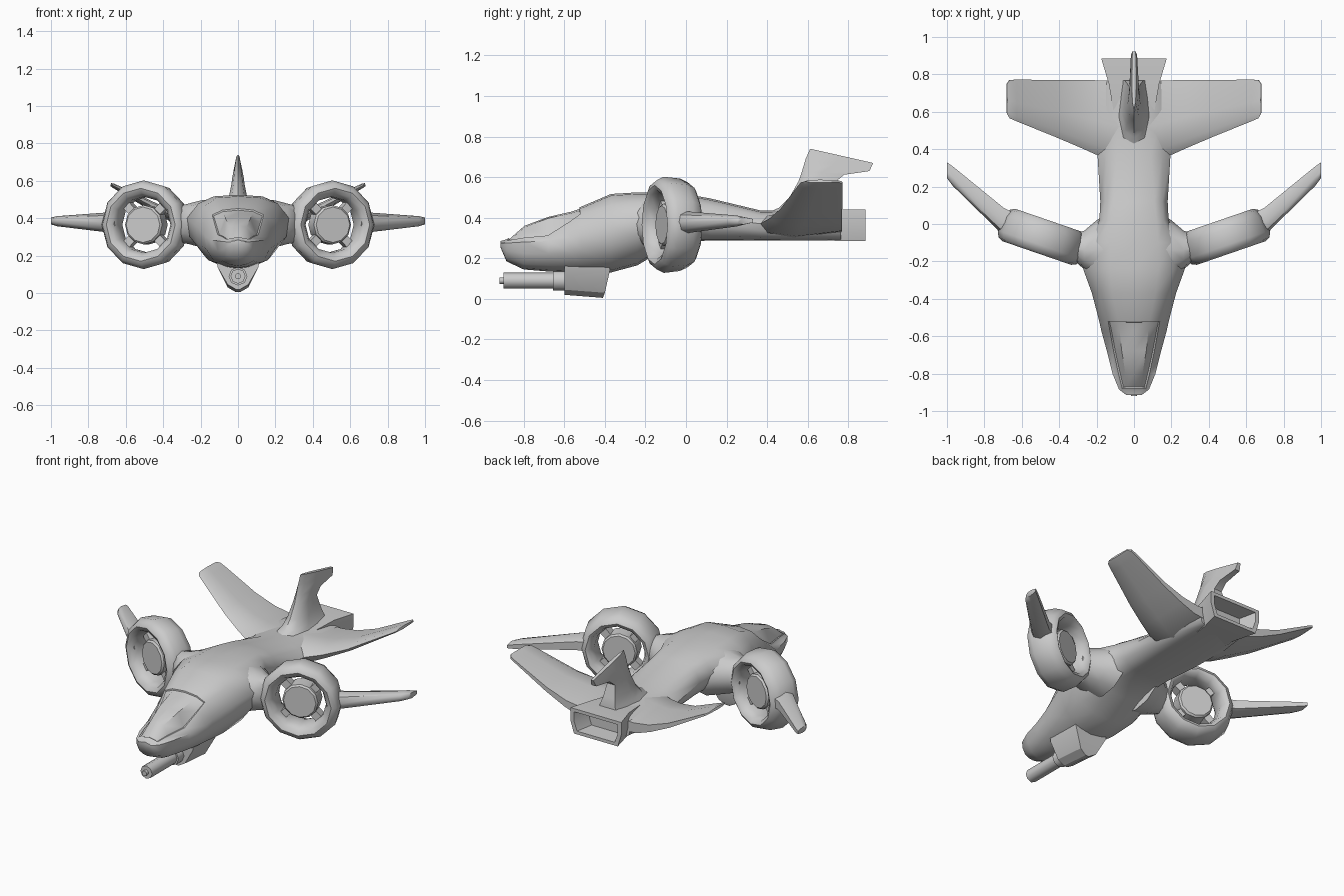
import bpy, bmesh, math
from mathutils import Vector, Matrix

hull = bpy.data.materials.new("hull_grey")
hull.diffuse_color = (0.6, 0.6, 0.6, 1)


def finish(name, bm, angle=40, mirror=False):
    bmesh.ops.recalc_face_normals(bm, faces=bm.faces[:])
    me = bpy.data.meshes.new(name)
    bm.to_mesh(me)
    bm.free()
    me.materials.append(hull)
    ob = bpy.data.objects.new(name, me)
    bpy.context.collection.objects.link(ob)
    bpy.ops.object.select_all(action='DESELECT')
    ob.select_set(True)
    bpy.context.view_layer.objects.active = ob
    bpy.ops.object.shade_smooth_by_angle(angle=math.radians(angle))
    if mirror:
        ob.modifiers.new("Mirror", 'MIRROR')
    return ob


def loft(rings, closed=False):
    """Skin a list of equal point rings; returns the bmesh and its face grid."""
    bm = bmesh.new()
    vs = [[bm.verts.new(p) for p in r] for r in rings]
    n = len(vs[0])
    pairs = list(zip(vs, vs[1:])) + ([(vs[-1], vs[0])] if closed else [])
    grid = [[bm.faces.new((a[i], a[(i + 1) % n], b[(i + 1) % n], b[i])) for i in range(n)]
            for a, b in pairs]
    if not closed:
        bm.faces.new(vs[0])
        bm.faces.new(vs[-1])
    return bm, grid


def blade(name, sections, axis, mirror=False, blunt=0.5):
    """Foil from (leading point, trailing point, half thickness) sections."""
    rings = []
    for le, te, t in sections:
        le, te, d = Vector(le), Vector(te), Vector(axis) * t
        q, m = le.lerp(te, 0.12), le.lerp(te, 0.45)
        rings.append([le, q + d * 0.7, m + d, te + d * blunt,
                      te - d * blunt, m - d, q - d * 0.7])
    return finish(name, loft(rings)[0], 45, mirror)


# Fuselage: y, top z, top half width, half width, widest z, bottom z, bottom half width,
# height fraction of the upper shoulder
stations = [
    (-0.915, 0.285, 0.025, 0.04, 0.272, 0.255, 0.02, 0.5),
    (-0.885, 0.293, 0.045, 0.08, 0.275, 0.185, 0.03, 0.3),
    (-0.80, 0.367, 0.050, 0.115, 0.28, 0.145, 0.04, 0.15),
    (-0.68, 0.412, 0.070, 0.145, 0.285, 0.135, 0.05, 0.15),
    (-0.57, 0.437, 0.080, 0.175, 0.30, 0.13, 0.06, 0.55),
    (-0.515, 0.455, 0.085, 0.187, 0.32, 0.13, 0.07, 0.72),
    (-0.37, 0.517, 0.115, 0.225, 0.36, 0.13, 0.08, 0.66),
    (-0.24, 0.525, 0.13, 0.272, 0.40, 0.165, 0.09, 0.62),
    (-0.10, 0.522, 0.13, 0.262, 0.42, 0.25, 0.10, 0.62),
    (0.02, 0.513, 0.12, 0.185, 0.42, 0.285, 0.10, 0.62),
    (0.12, 0.495, 0.11, 0.18, 0.40, 0.287, 0.10, 0.62),
    (0.37, 0.435, 0.09, 0.195, 0.37, 0.287, 0.11, 0.62),
    (0.60, 0.44, 0.08, 0.20, 0.38, 0.287, 0.12, 0.62),
    (0.765, 0.44, 0.07, 0.16, 0.38, 0.287, 0.12, 0.62),
]
rings = []
for y, top, tw, w, zw, bot, bw, f in stations:
    h = zw - bot
    half = [(tw, top - 0.008), (0.45 * tw + 0.57 * w, zw + (top - zw) * f), (w, zw),
            (w * 0.95, zw - h * 0.42), (0.55 * w + 0.45 * bw, bot + h * 0.2), (bw, bot + h * 0.05)]
    pts = [(0, top)] + half + [(0, bot)] + [(-x, z) for x, z in reversed(half)]
    rings.append([(x, y, z) for x, z in pts])
bm, grid = loft(rings)
# Recessed cockpit glazing
glass = [grid[s][i] for s in range(1, 5) for i in (0, 1, -1, -2)]
bmesh.ops.recalc_face_normals(bm, faces=bm.faces[:])
bmesh.ops.inset_region(bm, faces=glass, thickness=0.01, depth=0.0)
bmesh.ops.inset_region(bm, faces=glass, thickness=0.004, depth=-0.008)
finish("fuselage", bm, 42)

# Shoulder fairings joining the hull to the fan ducts
rings = []
for x, y, ry, z, rz in [(0.12, -0.13, 0.20, 0.365, 0.14), (0.20, -0.14, 0.16, 0.37, 0.125),
                        (0.265, -0.14, 0.105, 0.37, 0.108), (0.325, -0.122, 0.065, 0.367, 0.095)]:
    rings.append([(x, y + ry * math.cos(a), z + rz * math.sin(a))
                  for a in (math.tau * k / 12 for k in range(12))])
finish("shoulder", loft(rings)[0], 50, True)

# Raised tail wings, thick where they join the hull
blade("tail_wing", [
    ((0.06, 0.30, 0.365), (0.06, 0.766, 0.36), 0.074),
    ((0.19, 0.365, 0.37), (0.19, 0.768, 0.365), 0.062),
    ((0.29, 0.41, 0.395), (0.29, 0.77, 0.39), 0.042),
    ((0.42, 0.465, 0.443), (0.42, 0.77, 0.443), 0.027),
    ((0.63, 0.55, 0.555), (0.63, 0.772, 0.555), 0.014),
    ((0.665, 0.565, 0.573), (0.665, 0.77, 0.573), 0.012),
    ((0.68, 0.59, 0.58), (0.68, 0.75, 0.58), 0.008),
], (-0.3, 0, 0.95), True)

# Swept vertical fin
blade("tail_fin", [
    ((0, 0.36, 0.405), (0, 0.77, 0.40), 0.10),
    ((0, 0.46, 0.45), (0, 0.768, 0.455), 0.068),
    ((0, 0.51, 0.50), (0, 0.755, 0.50), 0.052),
    ((0, 0.555, 0.58), (0, 0.735, 0.575), 0.036),
    ((0, 0.572, 0.63), (0, 0.78, 0.612), 0.03),
    ((0, 0.59, 0.69), (0, 0.905, 0.63), 0.022),
    ((0, 0.612, 0.74), (0, 0.922, 0.67), 0.012),
], (1, 0, 0), blunt=0.75)

# Hollow flared exhaust box
rings = []
for y, w, lo, hi in [(0.55, 0.10, 0.30, 0.42), (0.75, 0.135, 0.285, 0.44), (0.885, 0.175, 0.285, 0.44),
                     (0.885, 0.15, 0.305, 0.42), (0.78, 0.12, 0.31, 0.415)]:
    rings.append([(-w, y, hi), (w, y, hi), (w, y, (lo + hi) / 2), (w * 0.86, y, lo),
                  (-w * 0.86, y, lo), (-w, y, (lo + hi) / 2)])
finish("exhaust", loft(rings)[0], 30)

# Ducted fans, toed outward
place = Matrix.Translation((0.49, -0.068, 0.365)) @ Matrix.Rotation(math.radians(19), 4, 'Z')


def lathe(name, profile, n, closed=False, mat=place, angle=40, mirror=True):
    """Turn (axial y, radius) points about the local y axis."""
    rings = [[mat @ Vector((r * math.sin(math.tau * i / n), a, r * math.cos(math.tau * i / n)))
              for i in range(n)] for a, r in profile]
    return finish(name, loft(rings, closed)[0], angle, mirror)


lathe("fan_duct", [(-0.092, 0.195), (-0.08, 0.22), (-0.045, 0.237), (0.04, 0.228), (0.08, 0.21),
                   (0.094, 0.187), (0.085, 0.167), (0.04, 0.15), (-0.04, 0.15), (-0.08, 0.17)],
      12, True, angle=50)
lathe("fan_hub", [(-0.055, 0.095), (-0.045, 0.105), (0.045, 0.105), (0.055, 0.095)], 12)
bm = bmesh.new()
for k in range(4):
    m = (place @ Matrix.Rotation(math.radians(45 + 90 * k), 4, 'Y')
         @ Matrix.Translation((0, 0, 0.13)) @ Matrix.Diagonal((0.045, 0.06, 0.09, 1)))
    bmesh.ops.create_cube(bm, size=1, matrix=m)
finish("fan_strut", bm, 30, True)

# Swept outer winglets
blade("winglet", [
    ((0.66, -0.08, 0.375), (0.62, 0.05, 0.375), 0.058),
    ((0.725, -0.035, 0.378), (0.695, 0.085, 0.378), 0.052),
    ((0.97, 0.205, 0.384), (0.965, 0.305, 0.384), 0.027),
    ((1.0, 0.245, 0.385), (1.0, 0.33, 0.385), 0.018),
], (0, 0, 1), True)

# Gun mount under the chin
rings = []
for y1, z, w in [(0, 0.19, 0.115), (0.005, 0.14, 0.11), (-0.02, 0.045, 0.055), (-0.03, 0.02, 0.012)]:
    back = z - (0.015 if z < 0.1 else 0)
    rings.append([(-w, -0.6, z), (w, -0.6, z), (w, -0.38 + y1, back), (-w, -0.38 + y1, back)])
finish("gun_mount", loft(rings)[0], 30)

# Gun barrel, collar and muzzle
gun = Matrix.Translation((0, 0, 0.09))
lathe("gun_barrel", [(-0.92, 0.008), (-0.92, 0.016), (-0.9, 0.016), (-0.9, 0.04), (-0.655, 0.04),
                     (-0.655, 0.05), (-0.58, 0.05)], 8, mat=gun, angle=50, mirror=False)
